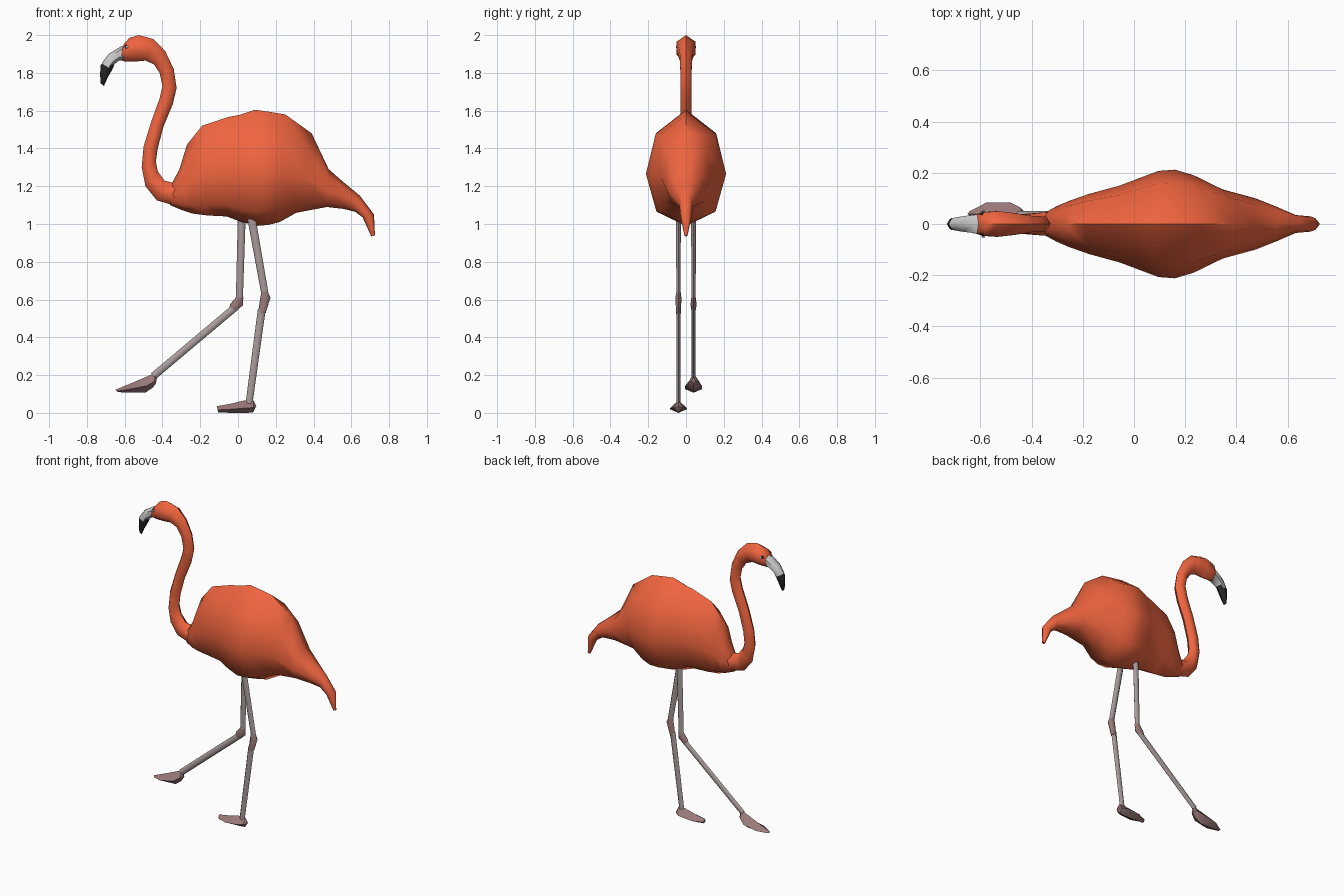
import bpy, bmesh, math

def mat(name, r, g, b):
    m = bpy.data.materials.new(name)
    m.diffuse_color = (r, g, b, 1)
    return m

PLUMAGE = mat("plumage", 0.87, 0.13, 0.05)
SHANK = mat("shank", 0.40, 0.33, 0.33)
JOINT = mat("joint", 0.32, 0.19, 0.19)
PALE = mat("pale", 0.6, 0.6, 0.6)
DARK = mat("dark", 0.02, 0.02, 0.02)

# Half cross-sections as (width factor, position from lower to upper edge)
OCTAGON = [(0, 0), (.74, .12), (1, .45), (.76, .8), (0, 1)]
HEXAGON = [(0, 0), (1, .25), (1, .75), (0, 1)]
KITE = [(0, 0), (1, .4), (0, 1)]

def loft(name, half, sections, material, y=0, angle=60):
    """Skin rings; each section is lower x, z, upper x, z, half width."""
    prof = half + [(-s, t) for s, t in half[-2:0:-1]]
    bm = bmesh.new()
    rings = [[bm.verts.new((ax + (bx - ax) * t, y + s * w, az + (bz - az) * t))
              for s, t in prof] for ax, az, bx, bz, w in sections]
    n = len(prof)
    for r0, r1 in zip(rings, rings[1:]):
        for i in range(n):
            j = (i + 1) % n
            bm.faces.new((r0[i], r0[j], r1[j], r1[i]))
    bm.faces.new(rings[0])
    bm.faces.new(rings[-1])
    bmesh.ops.recalc_face_normals(bm, faces=bm.faces)
    me = bpy.data.meshes.new(name)
    bm.to_mesh(me)
    bm.free()
    me.materials.append(material)
    ob = bpy.data.objects.new(name, me)
    bpy.context.collection.objects.link(ob)
    bpy.ops.object.select_all(action='DESELECT')
    ob.select_set(True)
    bpy.context.view_layer.objects.active = ob
    bpy.ops.object.shade_smooth_by_angle(angle=math.radians(angle))
    return ob

# Body and drooping tail
loft("body", OCTAGON, [
    (-.36, 1.10, -.35, 1.215, .04), (-.30, 1.075, -.31, 1.29, .068),
    (-.24, 1.055, -.27, 1.42, .09), (-.16, 1.045, -.19, 1.52, .118),
    (-.06, 1.04, -.05, 1.567, .15), (.02, 1.01, .01, 1.578, .177),
    (.10, .99, .09, 1.605, .207), (.16, .995, .16, 1.595, .212),
    (.22, 1.01, .25, 1.58, .19), (.31, 1.06, .39, 1.48, .135),
    (.47, 1.09, .48, 1.29, .1), (.56, 1.08, .56, 1.22, .066),
    (.62, 1.065, .645, 1.15, .035), (.66, 1.035, .72, 1.05, .03),
    (.705, .935, .725, .94, .008)], PLUMAGE)

# S-shaped neck running into the head
loft("neck_and_head", HEXAGON, [
    (-.30, 1.08, -.28, 1.21, .045), (-.36, 1.105, -.35, 1.22, .045),
    (-.43, 1.125, -.39, 1.23, .04), (-.49, 1.20, -.425, 1.28, .034),
    (-.51, 1.30, -.435, 1.33, .031), (-.50, 1.41, -.425, 1.40, .03),
    (-.46, 1.54, -.395, 1.515, .03), (-.415, 1.665, -.345, 1.635, .03),
    (-.40, 1.73, -.325, 1.72, .03), (-.415, 1.80, -.34, 1.82, .03),
    (-.445, 1.845, -.385, 1.915, .032), (-.49, 1.865, -.45, 1.98, .042),
    (-.545, 1.86, -.525, 2.0, .05), (-.60, 1.86, -.575, 1.985, .046),
    (-.625, 1.87, -.605, 1.952, .037)], PLUMAGE)

# Hooked beak: pale base, dark tip
loft("beak_base", HEXAGON, [
    (-.60, 1.868, -.58, 1.95, .039), (-.63, 1.865, -.62, 1.94, .036),
    (-.655, 1.845, -.685, 1.90, .029), (-.672, 1.82, -.722, 1.85, .023)], PALE)
loft("beak_tip", HEXAGON, [
    (-.655, 1.838, -.70, 1.872, .022), (-.67, 1.81, -.728, 1.84, .023),
    (-.69, 1.775, -.73, 1.79, .018), (-.71, 1.73, -.727, 1.745, .006)], DARK)

# Eyes
for side, s in (("left", 1), ("right", -1)):
    for part, r, y, m in (("eye", .014, .039, DARK), ("eye_highlight", .007, .05, PALE)):
        bpy.ops.mesh.primitive_uv_sphere_add(segments=10, ring_count=6, radius=r,
                                             location=(-.588, s * y, 1.937))
        ob = bpy.context.object
        ob.name = f"{part}_{side}"
        ob.scale.y = .5
        ob.data.materials.append(m)
        bpy.ops.object.shade_smooth()

# Standing leg
Y = -.04
loft("standing_thigh", HEXAGON, [
    (.04, 1.08, .085, 1.08, .013), (.125, .62, .162, .63, .011)], SHANK, Y)
loft("standing_knee", HEXAGON, [
    (.125, .645, .155, .645, .011), (.117, .605, .172, .61, .016),
    (.105, .52, .147, .53, .012)], JOINT, Y)
loft("standing_shin", HEXAGON, [
    (.105, .55, .147, .55, .011), (.04, .05, .077, .05, .01)], SHANK, Y)
loft("standing_foot", KITE, [
    (-.105, .003, -.113, .035, .012), (-.04, 0, -.04, .048, .044),
    (.05, 0, .035, .066, .044), (.08, .003, .082, .065, .025),
    (.09, .025, .097, .035, .012)], JOINT, Y, 30)

# Stepping leg
Y = .04
loft("stepping_thigh", HEXAGON, [
    (0, 1.08, .042, 1.08, .013), (-.012, .58, .025, .58, .011)], SHANK, Y)
loft("stepping_knee", HEXAGON, [
    (-.012, .61, .028, .61, .012), (-.042, .575, .027, .57, .016),
    (-.045, .56, -.01, .54, .012)], JOINT, Y)
loft("stepping_shin", HEXAGON, [
    (.005, .55, -.02, .58, .011), (-.435, .18, -.46, .21, .01)], SHANK, Y)
loft("stepping_foot", KITE, [
    (-.635, .11, -.65, .122, .01), (-.575, .107, -.575, .153, .044),
    (-.49, .107, -.47, .198, .044), (-.45, .135, -.435, .212, .025),
    (-.435, .155, -.428, .19, .012)], JOINT, Y, 30)
